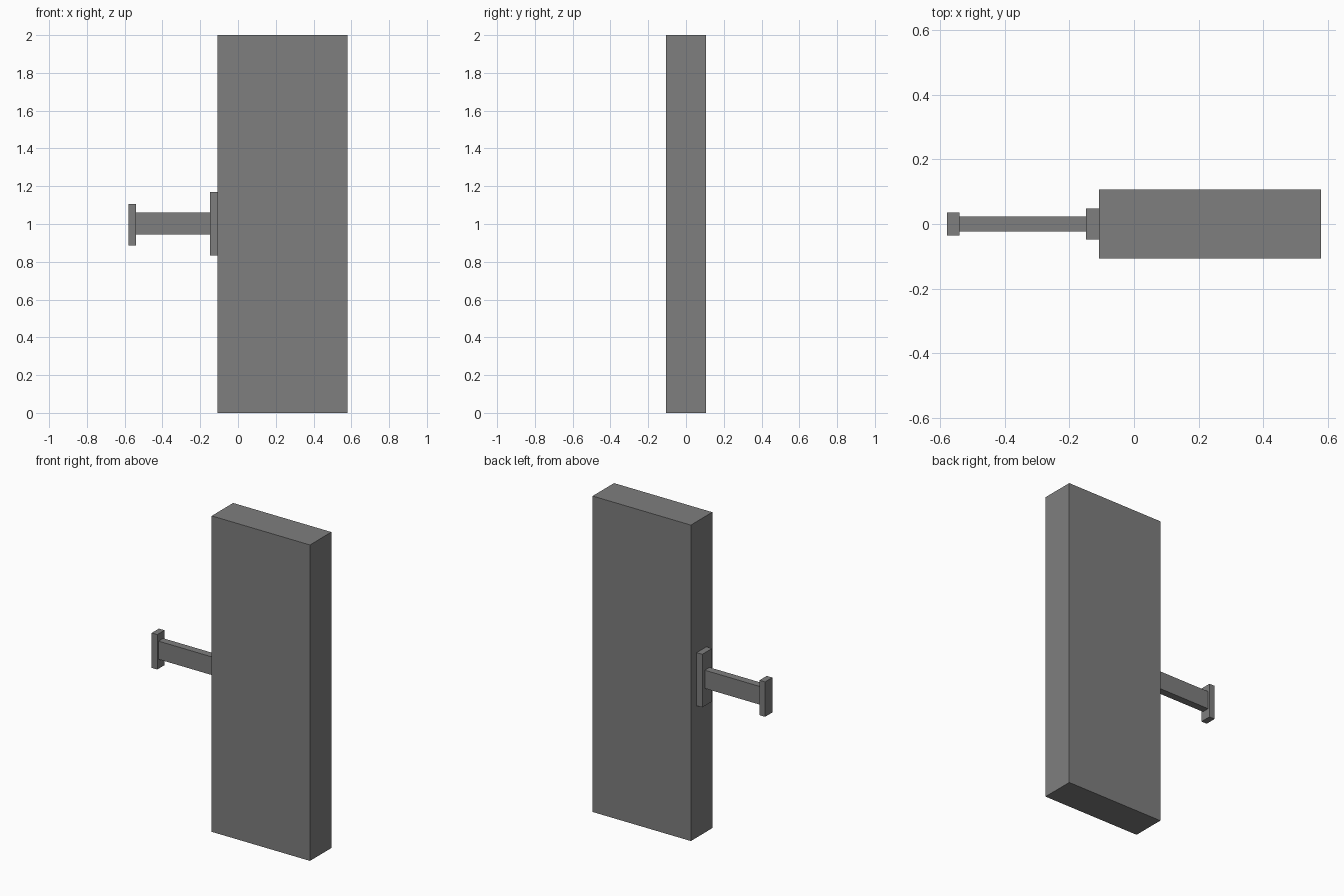
import bpy

if "Cube" in bpy.data.objects:
    bpy.data.objects.remove(bpy.data.objects["Cube"])

# Dark grey finish shared by all parts
dark_grey = bpy.data.materials.new("dark_grey")
dark_grey.diffuse_color = (0.21, 0.21, 0.21, 1)
dark_grey.use_nodes = True
dark_grey.node_tree.nodes["Principled BSDF"].inputs["Base Color"].default_value = dark_grey.diffuse_color


def box(name, x0, x1, width, z0, z1):
    """Box spanning x0..x1 and z0..z1, centred on y = 0."""
    bpy.ops.mesh.primitive_cube_add(size=1, location=((x0 + x1) / 2, 0, (z0 + z1) / 2))
    ob = bpy.context.object
    ob.name = name
    ob.scale = (x1 - x0, width, z1 - z0)
    bpy.ops.object.transform_apply(location=False, rotation=False, scale=True)
    ob.data.materials.append(dark_grey)
    return ob


# Tall slab
box("main_slab", -0.109, 0.579, 0.214, 0.0, 2.0)

# Mounting plate on the slab's left edge
box("mounting_plate", -0.148, -0.109, 0.097, 0.834, 1.170)

# Horizontal arm
box("arm", -0.540, -0.148, 0.047, 0.945, 1.060)

# Plate closing the arm's outer end
box("end_plate", -0.579, -0.540, 0.072, 0.885, 1.106)
